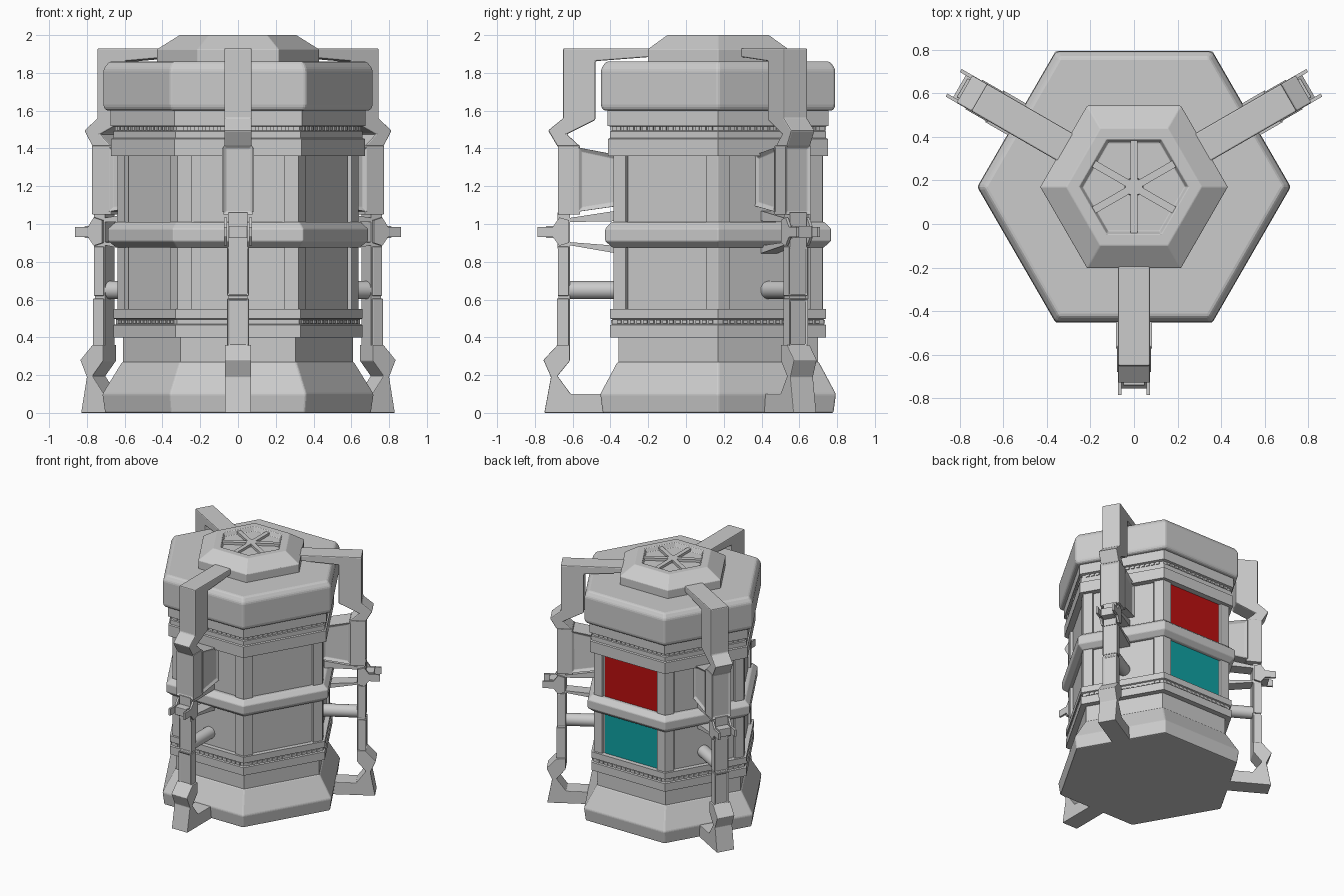
import bpy, bmesh
from math import radians, cos, sin, pi
from mathutils import Matrix, Vector

if "Cube" in bpy.data.objects:
    bpy.data.objects.remove(bpy.data.objects["Cube"])

CENTRE = Vector((0, 0.17, 0))
ARM_ANGLES = (-90, 30, 150)


def place(angle):
    return Matrix.Translation(CENTRE) @ Matrix.Rotation(radians(angle), 4, 'Z')


def finish(name, bm, angle=0, bevel=0, mat=None, smooth=False):
    bmesh.ops.recalc_face_normals(bm, faces=bm.faces[:])
    bm.transform(place(angle))
    me = bpy.data.meshes.new(name)
    bm.to_mesh(me)
    bm.free()
    ob = bpy.data.objects.new(name, me)
    bpy.context.collection.objects.link(ob)
    if bevel:
        m = ob.modifiers.new("bevel", 'BEVEL')
        m.width, m.segments, m.limit_method = bevel, 2, 'ANGLE'
        m.angle_limit = radians(25)
    if mat:
        me.materials.append(mat)
    if smooth:
        bpy.ops.object.select_all(action='DESELECT')
        ob.select_set(True)
        bpy.context.view_layer.objects.active = ob
        bpy.ops.object.shade_smooth_by_angle(angle=radians(35))
    return ob


def hex_stack(name, profile, bevel=0):
    """Six-sided solid from (corner radius, height) pairs."""
    bm = bmesh.new()
    rings = [[bm.verts.new((r * cos(i * pi / 3), r * sin(i * pi / 3), z)) for i in range(6)]
             for r, z in profile]
    bm.faces.new(rings[0])
    bm.faces.new(rings[-1])
    for a, b in zip(rings, rings[1:]):
        for i in range(6):
            j = (i + 1) % 6
            bm.faces.new((a[i], a[j], b[j], b[i]))
    return finish(name, bm, 0, bevel)


def prism(name, pts, vec, angle=0, bevel=0, inset=None, thick=0.02, depth=0.012, mat=None):
    """Extruded outline; inset is 'caps' or 'out' to sink a panel in those faces."""
    bm = bmesh.new()
    a = [bm.verts.new(p) for p in pts]
    b = [bm.verts.new(Vector(p) + Vector(vec)) for p in pts]
    caps = [bm.faces.new(a), bm.faces.new(b)]
    for i in range(len(a)):
        j = (i + 1) % len(a)
        bm.faces.new((a[i], a[j], b[j], b[i]))
    bmesh.ops.recalc_face_normals(bm, faces=bm.faces[:])
    if inset:
        bm.normal_update()
        faces = caps if inset == 'caps' else [f for f in bm.faces if f.normal.x > 0.9]
        bmesh.ops.inset_individual(bm, faces=faces, thickness=thick, depth=-depth)
    return finish(name, bm, angle, bevel, mat)


def side_plate(name, rz, width, angle, offset=0, **kw):
    """Radial outline (radius, height) extruded sideways, centred on the arm."""
    return prism(name, [(r, offset - width / 2, z) for r, z in rz], (0, width, 0), angle, **kw)


def box(name, r0, r1, width, z0, z1, angle, offset=0, **kw):
    return side_plate(name, [(r0, z0), (r1, z0), (r1, z1), (r0, z1)], width, angle, offset, **kw)


def colour(name, rgb):
    m = bpy.data.materials.new(name)
    m.diffuse_color = (*rgb, 1)
    m.use_nodes = True
    m.node_tree.nodes["Principled BSDF"].inputs["Base Color"].default_value = m.diffuse_color
    return m


red = colour("red_panel", (0.5, 0.005, 0.005))
teal = colour("teal_panel", (0.005, 0.36, 0.37))

# Hexagonal body
hex_stack("base", [(0.705, 0), (0.72, 0.10), (0.615, 0.27)], 0.008)
hex_stack("base_neck", [(0.61, 0.26), (0.61, 0.41)])
hex_stack("lower_band", [(0.66, 0.40), (0.66, 0.465), (0.645, 0.47), (0.645, 0.495),
                         (0.66, 0.50), (0.66, 0.55)])
hex_stack("core", [(0.61, 0.54), (0.61, 1.37)])
hex_stack("middle_band", [(0.645, 0.875), (0.69, 0.91), (0.69, 0.975), (0.65, 1.01)], 0.006)
hex_stack("upper_band", [(0.672, 1.36), (0.672, 1.45), (0.66, 1.455), (0.66, 1.49),
                         (0.65, 1.495), (0.65, 1.515), (0.675, 1.52), (0.675, 1.61)])
hex_stack("cap", [(0.70, 1.60), (0.716, 1.62), (0.716, 1.82), (0.685, 1.86)], 0.012)

# Top hub with sunken grille
hex_stack("hub", [(0.43, 1.855), (0.43, 1.925), (0.31, 2.0), (0.25, 2.0), (0.235, 1.97)], 0.004)
hex_stack("hub_centre", [(0.045, 1.965), (0.04, 1.99)])
for k in range(6):
    box("hub_spoke", 0.02, 0.212, 0.034, 1.965, 1.99, 30 + 60 * k)

# Corner posts, panels and groove ribs on each side
for k in range(6):
    prism("corner_post", [(0.64, 0, 0.54), (0.6025, 0.065, 0.54), (0.559, 0.04, 0.54),
                          (0.559, -0.04, 0.54), (0.6025, -0.065, 0.54)],
          (0, 0, 0.83), 60 * k, bevel=0.003)
    face = 30 + 60 * k
    back = face == 90
    box("upper_panel", 0.50, 0.535, 0.47, 1.0, 1.36, face, mat=red if back else None)
    box("lower_panel", 0.50, 0.535, 0.47, 0.55, 0.88, face, mat=teal if back else None)
    for n in range(-7, 8):
        box("lower_groove_rib", 0.55, 0.566, 0.025, 0.472, 0.493, face, n * 0.04)
        box("upper_groove_rib", 0.55, 0.571, 0.025, 1.495, 1.515, face, n * 0.04)

for ang in ARM_ANGLES:
    # Top hook from hub down to the elbow
    side_plate("arm_hook", [(0.35, 1.93), (0.82, 1.93), (0.82, 1.56), (0.90, 1.495), (0.85, 1.41),
                            (0.73, 1.41), (0.80, 1.475), (0.65, 1.55), (0.65, 1.862),
                            (0.35, 1.885)], 0.145, ang, bevel=0.007)
    # Handle block and bracket to the body
    box("arm_block", 0.73, 0.85, 0.155, 1.05, 1.415, ang, bevel=0.004, inset='out', thick=0.022)
    side_plate("arm_bracket", [(0.74, 1.405), (0.53, 1.365), (0.53, 1.095), (0.74, 1.065)],
               0.17, ang, bevel=0.003, inset='caps', thick=0.03, depth=0.015)
    # Joint with two prongs
    box("joint_core", 0.785, 0.85, 0.10, 0.87, 1.06, ang)
    box("joint_pin", 0.84, 0.91, 0.10, 0.925, 0.99, ang, bevel=0.004)
    for s in (-1, 1):
        side_plate("joint_prong", [(0.79, 0.90), (0.84, 0.885), (0.875, 0.93), (0.955, 0.93),
                                   (0.955, 0.985), (0.875, 0.985), (0.84, 1.035), (0.79, 1.02)],
                   0.016, ang, s * 0.065)
    # Tapered struts to the middle band
    side_plate("upper_strut", [(0.54, 1.07), (0.80, 1.03), (0.80, 1.01), (0.54, 1.015)], 0.10, ang)
    side_plate("lower_strut", [(0.54, 0.845), (0.80, 0.89), (0.80, 0.905), (0.54, 0.885)], 0.10, ang)
    # Lower leg with two sunken covers
    box("leg", 0.785, 0.845, 0.10, 0.32, 0.90, ang)
    box("leg_cover_low", 0.79, 0.855, 0.115, 0.35, 0.605, ang, bevel=0.004, inset='out')
    box("leg_cover_high", 0.79, 0.85, 0.115, 0.62, 0.88, ang, bevel=0.004, inset='out')
    # Bent foot joined to the base
    side_plate("foot", [(0.785, 0.36), (0.85, 0.36), (0.925, 0.28), (0.885, 0.19), (0.92, 0),
                        (0.58, 0), (0.58, 0.10), (0.78, 0.10), (0.85, 0.195), (0.785, 0.275)],
               0.14, ang, bevel=0.004)
    # Round rod into the body
    bm = bmesh.new()
    bmesh.ops.create_cone(bm, cap_ends=True, segments=24, radius1=0.048, radius2=0.048, depth=0.27,
                          matrix=Matrix.Translation((0.66, 0, 0.65)) @ Matrix.Rotation(pi / 2, 4, 'Y'))
    finish("rod", bm, ang, smooth=True)
